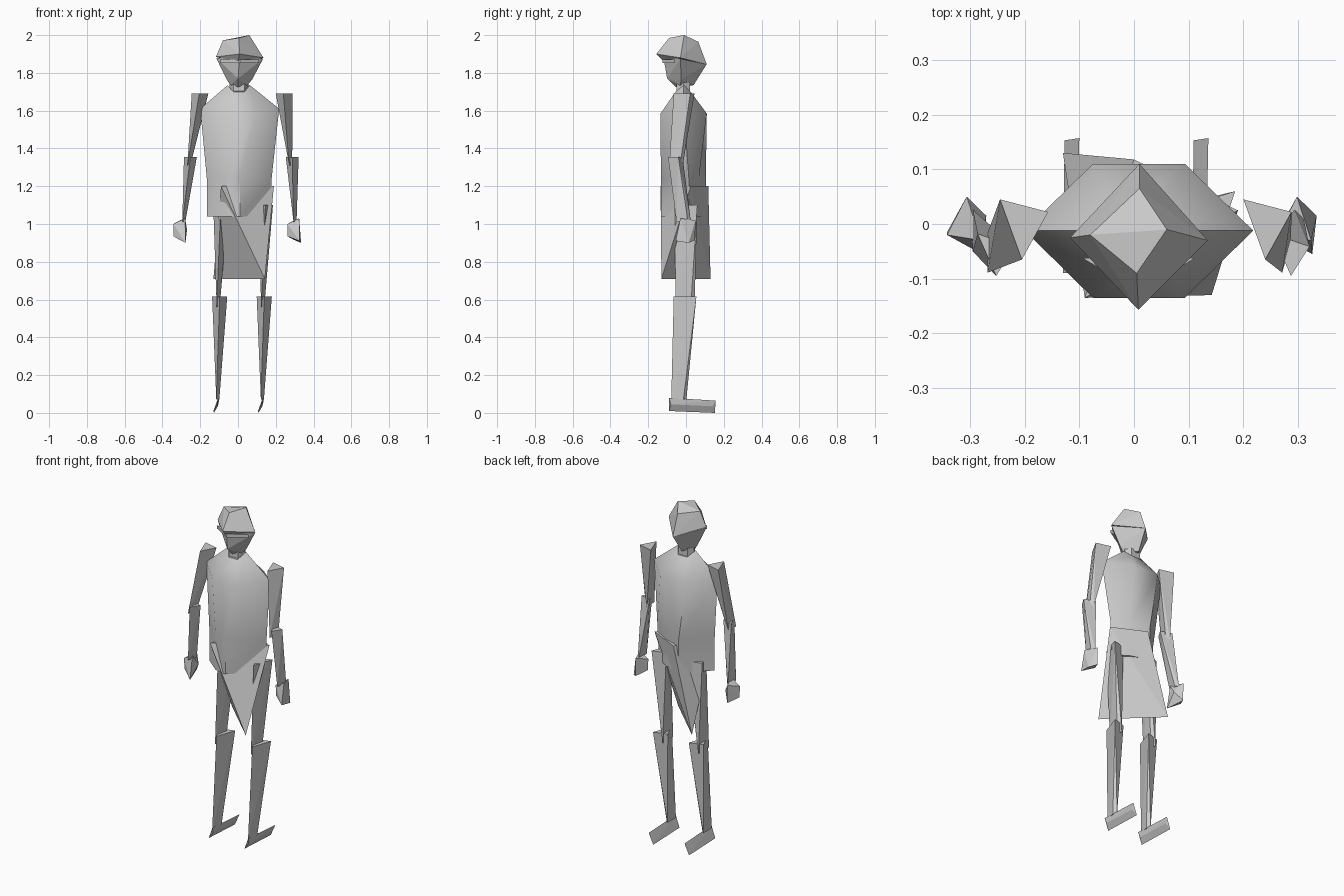
import bpy, bmesh, math


def finish(name, bm):
    bmesh.ops.recalc_face_normals(bm, faces=bm.faces)
    mesh = bpy.data.meshes.new(name)
    bm.to_mesh(mesh)
    bm.free()
    ob = bpy.data.objects.new(name, mesh)
    bpy.context.collection.objects.link(ob)
    return ob


def hull(name, points):
    """Faceted block around a few corner points."""
    bm = bmesh.new()
    for p in points:
        bm.verts.new(p)
    bmesh.ops.convex_hull(bm, input=bm.verts)
    loose = [v for v in bm.verts if not v.link_faces]
    bmesh.ops.delete(bm, geom=loose, context='VERTS')
    bmesh.ops.dissolve_limit(bm, angle_limit=0.02, verts=bm.verts, edges=bm.edges)
    return finish(name, bm)


def loft(name, rings):
    """Skin between rings of equal vertex count, with closed ends."""
    bm = bmesh.new()
    rows = [[bm.verts.new(p) for p in r] for r in rings]
    n = len(rows[0])
    for a, b in zip(rows, rows[1:]):
        for i in range(n):
            j = (i + 1) % n
            bm.faces.new((a[i], a[j], b[j], b[i]))
    bm.faces.new(rows[0][::-1])
    bm.faces.new(rows[-1])
    return finish(name, bm)


def wedge(name, top, bottom, tri, half):
    """Limb segment: triangular top running down to a blade edge."""
    pts = [(top[0] + x, top[1] + y, top[2]) for x, y in tri]
    pts += [(bottom[0] - 0.008, bottom[1] - half, bottom[2]),
            (bottom[0] + 0.008, bottom[1] + half * 0.6, bottom[2]),
            (bottom[0] - 0.008, bottom[1] + half, bottom[2])]
    return hull(name, pts)


def hexagon(x0, x1, fx0, fx1, y0, y1, z, zside):
    ym = -0.012
    return [(x0, ym, zside), (fx0, y0, z), (fx1, y0, z),
            (x1, ym, zside), (fx1, y1, z), (fx0, y1, z)]


def waist(z, x1):
    """Lower torso outline, turned to a near diamond."""
    return [(-0.165, -0.035, z), (-0.065, -0.118, z), (0.01, -0.133, z),
            (x1, 0.015, z), (0.085, 0.068, z), (-0.025, 0.105, z)]


# torso
torso = loft("torso", [
    waist(1.04, 0.168), waist(1.24, 0.178),
    hexagon(-0.20, 0.218, -0.075, 0.093, -0.135, 0.11, 1.585, 1.61),
    hexagon(-0.055, 0.063, -0.025, 0.035, -0.055, 0.025, 1.70, 1.735)])
loft("neck", [hexagon(-0.045, 0.055, -0.025, 0.035, -0.05, 0.022, z, z)
              for z in (1.69, 1.75)])

# head: skull, jaw and brow slit
hull("skull", [(-0.117, -0.025, 1.885), (0.008, -0.157, 1.90),
               (0.135, -0.03, 1.88), (0.01, 0.11, 1.845),
               (-0.08, -0.02, 1.972), (0.005, -0.09, 1.985),
               (0.06, -0.01, 2.0), (0.01, 0.065, 1.965),
               (0.0, -0.118, 1.862)])
hull("jaw", [(-0.116, -0.025, 1.88), (0.008, -0.118, 1.875),
             (0.133, -0.03, 1.875), (0.01, 0.109, 1.845),
             (-0.06, -0.025, 1.765), (0.075, -0.025, 1.765),
             (-0.04, -0.03, 1.735), (0.05, -0.03, 1.735),
             (0.0, -0.10, 1.77), (0.0, 0.04, 1.735), (0.0, -0.055, 1.725)])
hull("brow_slit", [(x, y, z) for x, y in ((-0.095, -0.062), (0.01, -0.124),
                                          (0.112, -0.062))
                   for z in (1.853, 1.872)])

# kilt: triangular top closing to a diagonal lower hem
hull("kilt", [(-0.09, -0.135, 1.20), (0.19, 0.025, 1.20), (0.0, 0.118, 1.20),
              (-0.13, 0.13, 0.71), (0.142, -0.13, 0.71)])

# limbs: each side repeats the same wedges
arm_tri = [(-0.045, 0.045), (0.043, 0.022), (-0.005, -0.065)]
fore_tri = [(-0.034, 0.035), (0.034, 0.012), (0.0, -0.042)]
leg_tri = [(-0.040, 0.03), (0.040, 0.055), (0.0, -0.065)]
for side, sx, ax, ex, wx, lx in (("left", -1, -0.20, -0.252, -0.287, -0.097),
                                 ("right", 1, 0.245, 0.287, 0.302, 0.139)):
    wedge(side + "_upper_arm", (ax, 0, 1.69),
          (ex - 0.008, -0.053, 1.31), arm_tri, 0.036)
    wedge(side + "_forearm", (ex, -0.053, 1.355),
          (wx, -0.012, 1.01), fore_tri, 0.038)
    # hand: six-cornered block
    hx = -0.306 if sx < 0 else 0.298
    hull(side + "_hand", [(hx - 0.036, -0.02, 1.0), (hx + 0.026, -0.03, 1.03),
                          (hx, 0.05, 1.02),
                          (hx - 0.036, -0.015, 0.935),
                          (hx + 0.036, 0.015, 0.97 if sx < 0 else 0.90),
                          (hx + 0.028, -0.055, 0.90 if sx < 0 else 0.91),
                          (hx, 0.048, 0.915)])
    # leg
    wedge(side + "_thigh", (lx + 0.006, 0.005, 1.10),
          (lx - 0.008, -0.005, 0.56), leg_tri, 0.05)
    wedge(side + "_shin", (lx, 0.0, 0.615),
          (lx - 0.01, -0.038, 0.07), leg_tri, 0.04)
    # foot: slanted blade
    hull(side + "_foot", [(lx - 0.008, -0.09, 0.08), (lx - 0.003, 0.157, 0.065),
                          (lx - 0.030, 0.153, 0.0), (lx - 0.033, -0.09, 0.01),
                          (lx - 0.012, -0.08, 0.045), (lx - 0.010, 0.14, 0.035)])

# gently smoothed torso
bpy.context.view_layer.objects.active = torso
torso.select_set(True)
bpy.ops.object.shade_smooth_by_angle(angle=math.radians(50))
